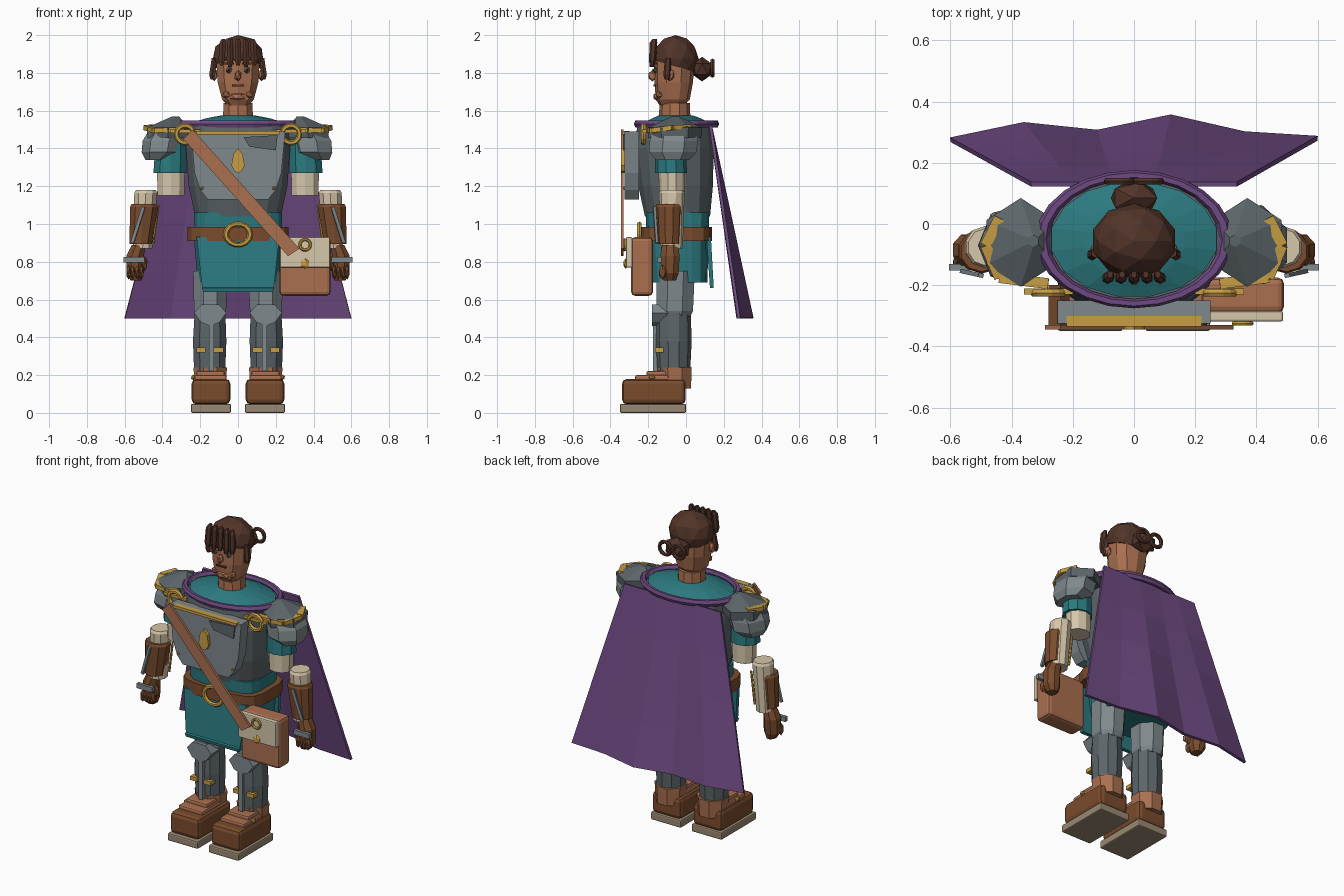
import bpy, bmesh, math
from mathutils import Matrix, Vector

if "Cube" in bpy.data.objects:
    bpy.data.objects.remove(bpy.data.objects["Cube"])


def material(name, r, g, b):
    m = bpy.data.materials.new(name)
    lin = [((c / 255 + 0.055) / 1.055) ** 2.4 for c in (r, g, b)]
    m.diffuse_color = (*lin, 1)
    m.use_nodes = True
    m.node_tree.nodes["Principled BSDF"].inputs["Base Color"].default_value = m.diffuse_color
    return m


TAN = material("tan", 170, 112, 80)
BROWN = material("brown leather", 122, 76, 45)
HAIR = material("dark hair", 82, 52, 41)
PURPLE = material("purple cloth", 110, 74, 130)
TEAL = material("teal cloth", 43, 122, 128)
STEEL = material("light steel", 126, 136, 140)
IRON = material("dark steel", 92, 101, 105)
GOLD = material("gold", 200, 158, 68)
CREAM = material("cream linen", 214, 199, 171)
SOLE = material("sole", 154, 137, 115)


def finish(bm, name, mat):
    bmesh.ops.recalc_face_normals(bm, faces=bm.faces[:])
    me = bpy.data.meshes.new(name)
    bm.to_mesh(me)
    bm.free()
    me.materials.append(mat)
    ob = bpy.data.objects.new(name, me)
    bpy.context.collection.objects.link(ob)
    return ob


def loft(name, mat, secs, n=8, p=2.0):
    """Closed tube through sections (z, cx, cy, rx, ry); p squares the outline."""
    bm = bmesh.new()
    rings = []
    for z, cx, cy, rx, ry in secs:
        ring = []
        for i in range(n):
            a = 2 * math.pi * i / n + math.pi / n
            c, s = math.cos(a), math.sin(a)
            ring.append(bm.verts.new((cx + rx * math.copysign(abs(c) ** (2 / p), c),
                                      cy + ry * math.copysign(abs(s) ** (2 / p), s), z)))
        rings.append(ring)
    for a, b in zip(rings, rings[1:]):
        for i in range(n):
            j = (i + 1) % n
            bm.faces.new((a[i], a[j], b[j], b[i]))
    bm.faces.new(rings[0])
    bm.faces.new(rings[-1])
    return finish(bm, name, mat)


def box(name, mat, x, y, z, bevel=0.0):
    bm = bmesh.new()
    bmesh.ops.create_cube(bm, size=1)
    for v in bm.verts:
        for k, (lo, hi) in enumerate((x, y, z)):
            v.co[k] = (lo + hi) / 2 + v.co[k] * (hi - lo)
    if bevel:
        bmesh.ops.bevel(bm, geom=bm.edges[:], offset=bevel, segments=2, profile=0.5, affect='EDGES')
    return finish(bm, name, mat)


def plate(name, mat, outline, y0, y1):
    """Outline in x, z extruded along y."""
    bm = bmesh.new()
    f = bm.faces.new([bm.verts.new((x, y0, z)) for x, z in outline])
    ext = bmesh.ops.extrude_face_region(bm, geom=[f])
    for v in ext["geom"]:
        if isinstance(v, bmesh.types.BMVert):
            v.co.y = y1
    return finish(bm, name, mat)


def ball(name, mat, c, r, sub=1):
    bm = bmesh.new()
    bmesh.ops.create_icosphere(bm, subdivisions=sub, radius=1,
                               matrix=Matrix.Translation(c) @ Matrix.Diagonal((*r, 1)))
    return finish(bm, name, mat)


def rod(name, mat, a, b, w, d, n=4):
    """Bar from a to b: square (n=4) or round."""
    a, b = Vector(a), Vector(b)
    m = (Matrix.Translation((a + b) / 2) @ (b - a).to_track_quat('Z', 'Y').to_matrix().to_4x4()
         @ Matrix.Diagonal((w, d, (b - a).length, 1)))
    bm = bmesh.new()
    if n == 4:
        bmesh.ops.create_cube(bm, size=1, matrix=m)
    else:
        bmesh.ops.create_cone(bm, cap_ends=True, segments=n, radius1=0.5, radius2=0.5, depth=1, matrix=m)
    return finish(bm, name, mat)


def ring(name, mat, c, R, r, scale=(1, 1, 1), flat=False, seg=14):
    rot = (0, 0, 0) if flat else (math.pi / 2, 0, 0)
    bpy.ops.mesh.primitive_torus_add(location=c, rotation=rot, major_radius=R, minor_radius=r,
                                     major_segments=seg, minor_segments=6)
    ob = bpy.context.object
    ob.name, ob.scale = name, scale
    ob.data.materials.append(mat)


# Head and face
loft("head", TAN, [(1.62, 0, -.075, .055, .06), (1.66, 0, -.07, .088, .09), (1.75, 0, -.065, .112, .102),
                   (1.86, 0, -.062, .12, .107), (1.94, 0, -.06, .1, .09)], 10, 2.4)
loft("neck", TAN, [(1.53, 0, -.06, .085, .085), (1.64, 0, -.06, .08, .08)], 10)
ball("nose", TAN, (0, -.178, 1.785), (.02, .024, .03))
ball("chin", TAN, (0, -.15, 1.675), (.05, .025, .025))
box("mouth", HAIR, (-.032, .032), (-.172, -.16), (1.729, 1.738))
for s in (-1, 1):
    ball("ear", TAN, (s * .125, -.085, 1.79), (.02, .025, .035))
    ball("jaw_tuft", TAN, (s * .06, -.14, 1.685), (.025, .022, .022))
    ball("eye", IRON, (s * .048, -.162, 1.815), (.018, .012, .018))
    ball("pupil", HAIR, (s * .048, -.171, 1.815), (.008, .008, .008))
    box("brow", HAIR, (s * .048 - .028, s * .048 + .028), (-.174, -.155), (1.845, 1.856))

# Hair: cut cap, fringe, side locks and bun
bm = bmesh.new()
bmesh.ops.create_icosphere(bm, subdivisions=2, radius=1,
                           matrix=Matrix.Translation((0, -.055, 1.875)) @ Matrix.Diagonal((.14, .122, .125, 1)))
bmesh.ops.bisect_plane(bm, geom=bm.verts[:] + bm.edges[:] + bm.faces[:], plane_co=(0, -.055, 1.835),
                       plane_no=(0, .28, 1), clear_inner=True)
bmesh.ops.holes_fill(bm, edges=[e for e in bm.edges if e.is_boundary])
finish(bm, "hair_cap", HAIR)
for i in range(5):
    x = (i - 2) * .043
    loft("fringe_lock", HAIR, [(1.84 - .008 * (i % 2), x, -.18, .011, .012), (1.87, x, -.178, .02, .018),
                               (1.96, x * .95, -.172, .018, .02), (1.98, x * .9, -.165, .01, .012)], 6)
for s in (-1, 1):
    loft("side_lock", HAIR, [(1.765, s * .135, -.1, .012, .013), (1.79, s * .137, -.1, .018, .02),
                             (1.88, s * .125, -.095, .016, .016)], 6)
    ring("bun_loop", HAIR, (s * .047, .14, 1.825), .04, .012)
ball("bun", HAIR, (0, .085, 1.82), (.085, .06, .065))

# Torso: shirt, cuirass, collar
loft("shirt_yoke", TEAL, [(1.48, 0, -.05, .27, .19), (1.53, 0, -.05, .275, .19), (1.56, 0, -.05, .17, .13),
                          (1.575, 0, -.055, .09, .09)], 16)
loft("cuirass", IRON, [(1.04, 0, -.045, .23, .175), (1.2, 0, -.055, .265, .2), (1.4, 0, -.065, .28, .215),
                       (1.52, 0, -.06, .275, .2)], 16, 2.7)
ring("cape_collar", PURPLE, (0, -.05, 1.53), .3, .022, (1, .7, 1), True, 24)
plate("breastplate", STEEL, [(-.25, 1.49), (.25, 1.49), (.23, 1.27), (.2, 1.18), (.16, 1.13),
                             (-.16, 1.13), (-.2, 1.18), (-.23, 1.27)], -.325, -.25)
box("breastplate_trim", GOLD, (-.22, .22), (-.335, -.3), (1.475, 1.492))
plate("chest_vent", IRON, [(.03, 1.46), (.21, 1.47), (.2, 1.39), (.06, 1.41)], -.333, -.32)
plate("emblem", GOLD, [(0, 1.4), (.025, 1.37), (.035, 1.31), (.02, 1.28), (0, 1.27),
                       (-.02, 1.28), (-.035, 1.31), (-.025, 1.37)], -.345, -.32)
for s in (-1, 1):
    ball("rivet", GOLD, (s * .19, -.326, 1.19), (.01, .01, .01))
    ring("cape_brooch", GOLD, (s * .28, -.225, 1.475), .046, .014)
    rod("brooch_bar", GOLD, (s * .2, -.22, 1.49), (s * .36, -.22, 1.49), .02, .018)

# Shoulder strap and bag
plate("strap", TAN, [(-.29, 1.45), (-.24, 1.5), (.325, .87), (.265, .83)], -.345, -.33)
plate("strap_anchor", BROWN, [(-.28, 1.45), (-.24, 1.49), (-.21, 1.455), (-.25, 1.42)], -.33, -.2)
box("bag", TAN, (.22, .49), (-.29, -.175), (.62, .93), .02)
box("bag_flap", CREAM, (.222, .487), (-.318, -.285), (.77, .93), .006)
ring("strap_buckle", GOLD, (.355, -.325, .89), .028, .008)
ball("bag_clasp", GOLD, (.355, -.32, .79), (.025, .012, .028))

# Tunic skirt and belt
loft("tunic", TEAL, [(.69, 0, -.035, .215, .15), (.92, 0, -.045, .235, .165), (1.06, 0, -.045, .235, .17)], 16, 4)
loft("front_panel", TEAL, [(.64, 0, -.245, .185, .012), (.66, 0, -.245, .19, .016), (.665, 0, -.24, .19, .011),
                           (.93, 0, -.215, .22, .014)], 4, 400)
loft("back_panel", TEAL, [(.66, 0, .137, .19, .01), (.93, 0, .12, .21, .012)], 4, 400)
loft("belt", BROWN, [(.91, 0, -.05, .27, .19), (.985, 0, -.05, .27, .19)], 16, 4)
ring("belt_buckle", GOLD, (0, -.247, .945), .056, .013, (1.15, 1, 1))

# Cape: folded sheet from collar to hem
hem = [(-.6, .275), (-.36, .325), (-.12, .3), (.12, .35), (.36, .295), (.6, .28)]
bm = bmesh.new()
rows = []
for k in range(5):
    t = k / 4
    rows.append([bm.verts.new((x * (.56 + .44 * t), .13 + (y - .13) * t, 1.52 - 1.02 * t)) for x, y in hem])
for a, b in zip(rows, rows[1:]):
    for i in range(5):
        bm.faces.new((a[i], a[i + 1], b[i + 1], b[i]))
cape = finish(bm, "cape", PURPLE)
sol = cape.modifiers.new("thickness", 'SOLIDIFY')
sol.thickness, sol.offset = .016, 0

for s in (-1, 1):
    # Shoulder armour with gold trim
    loft("lower_pauldron", STEEL, [(1.34, s * .43, -.07, .06, .09), (1.38, s * .4, -.07, .11, .13),
                                   (1.44, s * .39, -.065, .115, .13), (1.5, s * .36, -.06, .11, .12)], 7)
    loft("upper_pauldron", IRON, [(1.455, s * .37, -.06, .125, .14), (1.51, s * .37, -.06, .13, .145),
                                  (1.57, s * .33, -.055, .02, .02)], 6)
    trim = [(.28, -.195, 1.5), (.44, -.175, 1.495), (.485, -.07, 1.51), (.44, .02, 1.515)]
    for a, b in zip(trim, trim[1:]):
        rod("pauldron_trim", GOLD, (s * a[0], *a[1:]), (s * b[0], *b[1:]), .035, .025)
    # Arms
    loft("sleeve", TEAL, [(1.27, s * .36, -.08, .092, .085), (1.45, s * .355, -.08, .085, .08)], 10)
    loft("upper_arm", CREAM, [(1.15, s * .355, -.075, .074, .068), (1.29, s * .355, -.075, .078, .07)], 10)
    loft("forearm", CREAM, [(.87, s * .505, -.075, .055, .058), (1.165, s * .488, -.075, .064, .068),
                            (1.18, s * .488, -.075, .055, .06)], 10)
    loft("bracer", BROWN, [(.895, s * .515, -.09, .062, .062), (1.09, s * .497, -.09, .079, .072),
                           (1.105, s * .497, -.09, .07, .066)], 10)
    rod("bracer_bar", STEEL, (s * .56, -.155, .9), (s * .5, -.168, 1.09), .014, .018)
    rod("bracer_cord", GOLD, (s * .45, -.045, .9), (s * .422, -.05, 1.1), .014, .014, 6)
    # Gloved hands
    loft("hand", BROWN, [(.7, s * .54, -.085, .03, .035), (.74, s * .545, -.085, .05, .05),
                         (.83, s * .545, -.085, .05, .055), (.89, s * .525, -.085, .04, .045)], 8)
    for i in range(4):
        ball("finger", BROWN, (s * (.51 + .023 * i), -.125, .745), (.014, .022, .04))
    ball("thumb", BROWN, (s * .495, -.11, .79), (.018, .022, .04))
    box("hand_guard", STEEL, (s * .55 - .055, s * .55 + .055), (-.152, -.13), (.795, .825))
    # Legs
    loft("thigh", STEEL, [(.51, s * .148, -.06, .08, .09), (.54, s * .148, -.06, .092, .105),
                          (.75, s * .145, -.055, .1, .11)], 8)
    loft("shin", IRON, [(.18, s * .15, -.065, .085, .085), (.38, s * .15, -.065, .093, .095),
                        (.54, s * .148, -.065, .085, .09)], 10)
    kx = s * .147
    plate("knee_guard", STEEL, [(kx - .045, .575), (kx + .045, .575), (kx + .085, .53), (kx + .05, .48),
                                (kx, .46), (kx - .05, .48), (kx - .085, .53)], -.18, -.1)
    box("shin_ridge", STEEL, (s * .14 - .013, s * .14 + .013), (-.175, -.13), (.21, .47))
    for o in (-.045, .05):
        x = s * .147 + s * o
        box("shin_clasp", GOLD, (x - .024, x + .024), (-.163, -.12), (.32, .345))
    # Boots
    box("sole", SOLE, (s * .143 - .106, s * .143 + .106), (-.35, 0), (0, .048), .008)
    box("boot", BROWN, (s * .143 - .102, s * .143 + .102), (-.338, -.002), (.045, .18), .025)
    box("boot_tongue", TAN, (s * .146 - .085, s * .146 + .085), (-.27, -.08), (.165, .2), .01)
    box("boot_fold", TAN, (s * .146 - .075, s * .146 + .075), (-.21, -.08), (.19, .222), .01)
    loft("boot_cuff", TAN, [(.13, s * .147, -.055, .088, .088), (.24, s * .147, -.06, .096, .098)], 8)
    ball("boot_stud", GOLD, (s * .235, -.18, .188), (.015, .018, .015))
